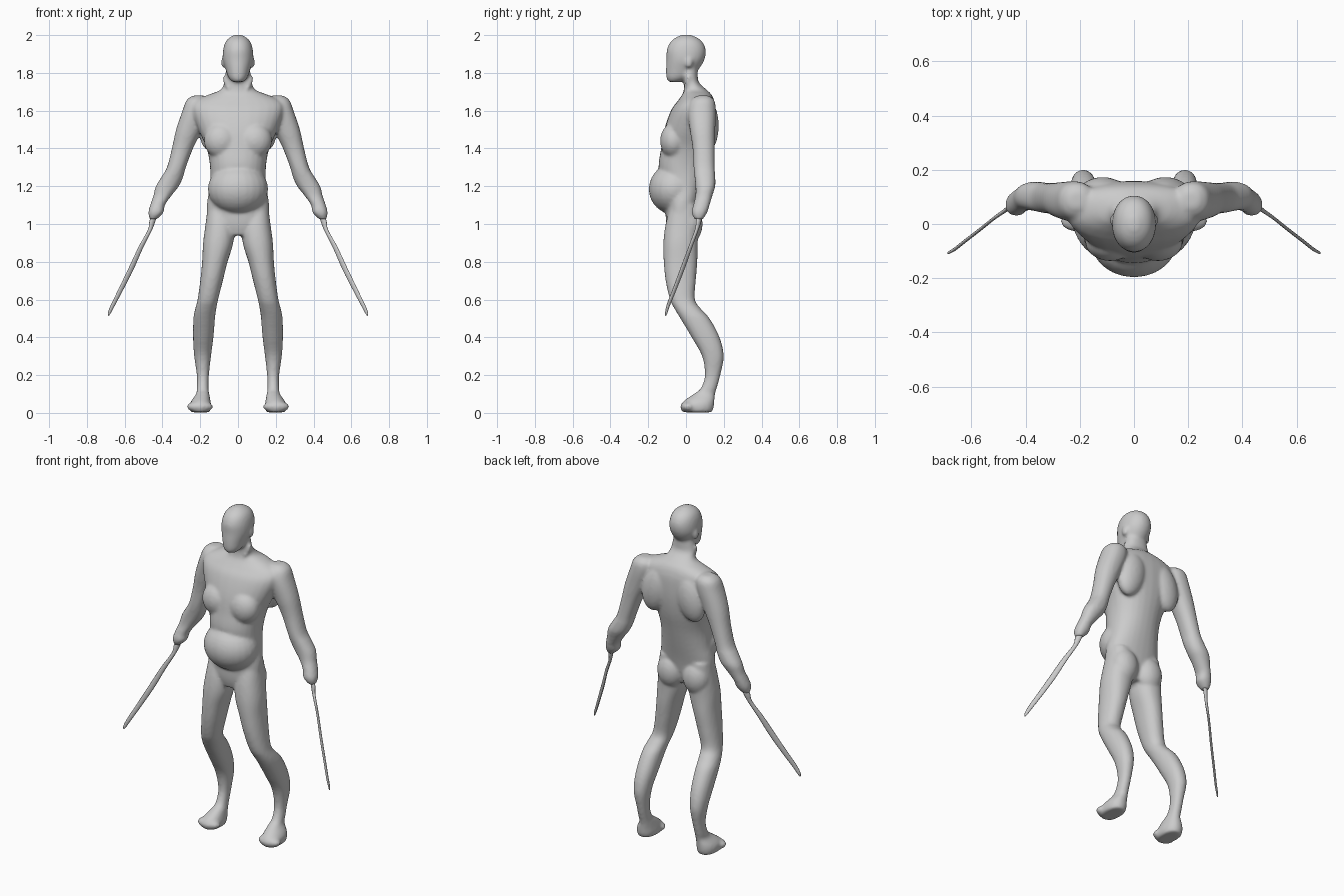
import bpy, bmesh, math
from mathutils import Vector, Matrix

N = 28


def skin(bm, rings):
    """Join rings of points into a closed tube."""
    vs = [[bm.verts.new(p) for p in r] for r in rings]
    n = len(vs[0])
    for a, b in zip(vs, vs[1:]):
        for i in range(n):
            bm.faces.new((a[i], a[(i + 1) % n], b[(i + 1) % n], b[i]))
    bm.faces.new(vs[0][::-1])
    bm.faces.new(vs[-1])


def smooth_path(rows, steps=4):
    """Catmull-Rom interpolation between stations."""
    rows = [Vector(r) for r in rows]
    out = []
    for i in range(len(rows) - 1):
        p0, p1 = rows[max(i - 1, 0)], rows[i]
        p2, p3 = rows[i + 1], rows[min(i + 2, len(rows) - 1)]
        for k in range(steps):
            t = k / steps
            out.append(0.5 * (2 * p1 + (p2 - p0) * t + (2 * p0 - 5 * p1 + 4 * p2 - p3) * t * t
                              + (3 * p1 - p0 - 3 * p2 + p3) * t ** 3))
    return out + [rows[-1]]


def limb(bm, rows, side=1, power=2.2):
    """Stack of oval slices; each row is z, x min, x max, y front, y back."""
    rings = []
    for z, x0, x1, y0, y1 in smooth_path(rows):
        ring = []
        for i in range(N):
            a = 2 * math.pi * i / N
            c, s = math.cos(a), math.sin(a)
            px = math.copysign(abs(c) ** (2 / power), c)
            py = math.copysign(abs(s) ** (2 / power), s)
            ring.append((side * ((x0 + x1) / 2 + px * (x1 - x0) / 2),
                         (y0 + y1) / 2 + py * (y1 - y0) / 2, z))
        rings.append(ring)
    skin(bm, rings)


def lump(bm, pos, size, tilt=0):
    m = Matrix.Translation(pos) @ Matrix.Rotation(tilt, 4, 'Y') @ Matrix.Diagonal((*size, 1))
    bmesh.ops.create_uvsphere(bm, u_segments=24, v_segments=16, radius=1, matrix=m)


def finish(bm, name):
    bmesh.ops.recalc_face_normals(bm, faces=bm.faces)
    for f in bm.faces:
        f.smooth = True
    me = bpy.data.meshes.new(name)
    bm.to_mesh(me)
    bm.free()
    ob = bpy.data.objects.new(name, me)
    bpy.context.collection.objects.link(ob)
    return ob


body = bmesh.new()

# torso and neck: z, half width, front, back
torso = [(0.94, .09, -.09, .03), (1.0, .155, -.105, .05), (1.1, .165, -.11, .07),
         (1.2, .15, -.12, .095), (1.3, .148, -.145, .12), (1.4, .166, -.132, .145),
         (1.5, .21, -.115, .158), (1.6, .245, -.08, .158), (1.65, .23, -.045, .15),
         (1.685, .155, -.02, .135), (1.71, .092, -.012, .11), (1.75, .074, -.012, .068),
         (1.8, .066, -.03, .062), (1.84, .06, -.03, .06)]
limb(body, [(z, -w, w, f, b) for z, w, f, b in torso])

# head
head = [(1.752, .028, -.092, -.03), (1.775, .05, -.104, .02), (1.82, .066, -.106, .068),
        (1.87, .08, -.103, .098), (1.92, .079, -.102, .105), (1.96, .068, -.085, .09),
        (1.985, .048, -.058, .062), (2.002, .016, -.02, .022)]
limb(body, [(z, -w, w, f, b) for z, w, f, b in head], power=2.1)

# pot belly
lump(body, (0, -.062, 1.185), (.16, .135, .135))

arm = [(1.68, .18, .24, .06, .12), (1.655, .15, .273, .025, .15), (1.6, .15, .294, .01, .158),
       (1.5, .19, .328, .02, .155), (1.4, .238, .35, .035, .152), (1.3, .276, .376, .04, .152),
       (1.25, .29, .405, .045, .155), (1.2, .313, .435, .05, .155), (1.15, .352, .448, .05, .14),
       (1.1, .387, .465, .038, .125), (1.06, .395, .475, .03, .112), (1.025, .43, .468, .045, .09)]
leg = [(1.1, .04, .16, -.08, .06), (1.0, .02, .172, -.108, .068), (.9, .025, .185, -.12, .062),
       (.8, .055, .19, -.118, .06), (.7, .08, .2, -.108, .052), (.6, .105, .214, -.085, .047),
       (.55, .115, .227, -.06, .08), (.5, .122, .236, -.03, .125), (.4, .13, .238, .03, .178),
       (.3, .143, .232, .085, .2), (.2, .154, .218, .1, .182), (.13, .156, .218, .078, .163),
       (.1, .152, .222, .04, .154), (.06, .145, .25, -.015, .15), (.03, .142, .257, -.03, .147),
       (.003, .15, .25, -.018, .138)]

for s in (-1, 1):
    limb(body, arm, s)
    limb(body, leg, s)
    # ball of foot, chest, shoulder blade, buttock, ear, neck tendon
    lump(body, (s * .202, .012, .033), (.07, .042, .03))
    lump(body, (s * .088, -.065, 1.44), (.092, .072, .095), s * .3)
    lump(body, (s * .115, .115, 1.52), (.085, .058, .14), -s * .25)
    lump(body, (s * .085, .02, 1.0), (.08, .068, .1))
    lump(body, (s * .078, .015, 1.855), (.012, .02, .03))
    lump(body, (s * .045, .01, 1.71), (.014, .022, .08), s * .45)

figure = finish(body, "body")
rm = figure.modifiers.new("fuse", 'REMESH')
rm.mode = 'VOXEL'
rm.voxel_size = 0.009
rm.use_smooth_shade = True
sm = figure.modifiers.new("soften", 'SMOOTH')
sm.factor = 0.5
sm.iterations = 6

# thin blades held in both hands: position, half width, half thickness
blade = [(.438, .078, 1.055, .014, .012), (.455, .066, 1.01, .017, .011),
         (.468, .055, .965, .011, .008), (.515, .022, .875, .014, .006),
         (.565, -.018, .765, .016, .006), (.622, -.062, .65, .014, .006),
         (.66, -.092, .575, .012, .006), (.68, -.104, .533, .009, .005),
         (.686, -.108, .515, .003, .003)]
for s, name in ((-1, "blade_a"), (1, "blade_b")):
    bm = bmesh.new()
    wide, thin = Vector((.7, -.52, .49)), Vector((.6, .8, 0))
    rings = []
    for x, y, z, w, t in smooth_path(blade):
        ring = []
        for i in range(12):
            a = 2 * math.pi * i / 12
            p = Vector((x, y, z)) + wide * w * math.cos(a) + thin * t * math.sin(a)
            ring.append((s * p.x, p.y, p.z))
        rings.append(ring)
    skin(bm, rings)
    finish(bm, name)
